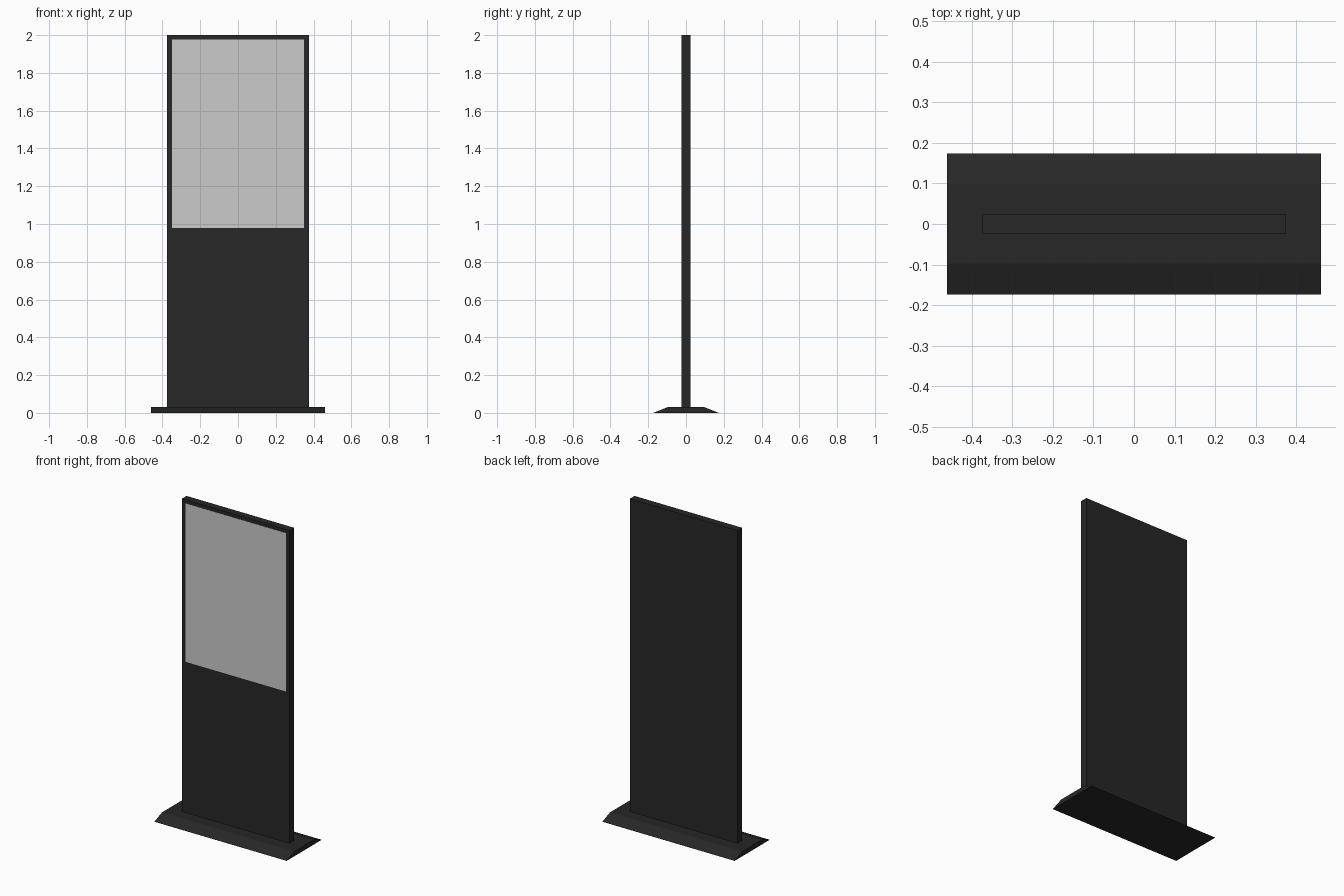
import bpy, bmesh

if "Cube" in bpy.data.objects:
    bpy.data.objects.remove(bpy.data.objects["Cube"])

black = bpy.data.materials.new("black_casing")
black.diffuse_color = (0.02, 0.02, 0.02, 1)
black.use_nodes = True
black.node_tree.nodes["Principled BSDF"].inputs["Base Color"].default_value = black.diffuse_color


def extrude(name, profile, vec, material=None):
    """Solid made by extruding a flat profile along a vector."""
    bm = bmesh.new()
    face = bm.faces.new([bm.verts.new(p) for p in profile])
    ext = bmesh.ops.extrude_face_region(bm, geom=[face], use_keep_orig=True)
    verts = [g for g in ext["geom"] if isinstance(g, bmesh.types.BMVert)]
    bmesh.ops.translate(bm, verts=verts, vec=vec)
    bmesh.ops.recalc_face_normals(bm, faces=bm.faces)
    mesh = bpy.data.meshes.new(name)
    bm.to_mesh(mesh)
    bm.free()
    if material:
        mesh.materials.append(material)
    obj = bpy.data.objects.new(name, mesh)
    bpy.context.collection.objects.link(obj)
    return obj


def rect(x, z0, z1, y):
    return [(-x, y, z0), (x, y, z0), (x, y, z1), (-x, y, z1)]


# Floor plate with bevelled front and back edges
plate = [(-0.174, 0), (0.174, 0), (0.098, 0.03), (-0.098, 0.03)]
extrude("base_plate", [(-0.461, y, z) for y, z in plate], (0.922, 0, 0), black)

# Upright slab
extrude("upright_casing", rect(0.375, 0.03, 2.0, -0.023), (0, 0.046, 0), black)

# Display panel on the front, practically flush with the casing
extrude("display_screen", rect(0.35, 0.98, 1.978, -0.024), (0, 0.003, 0))
